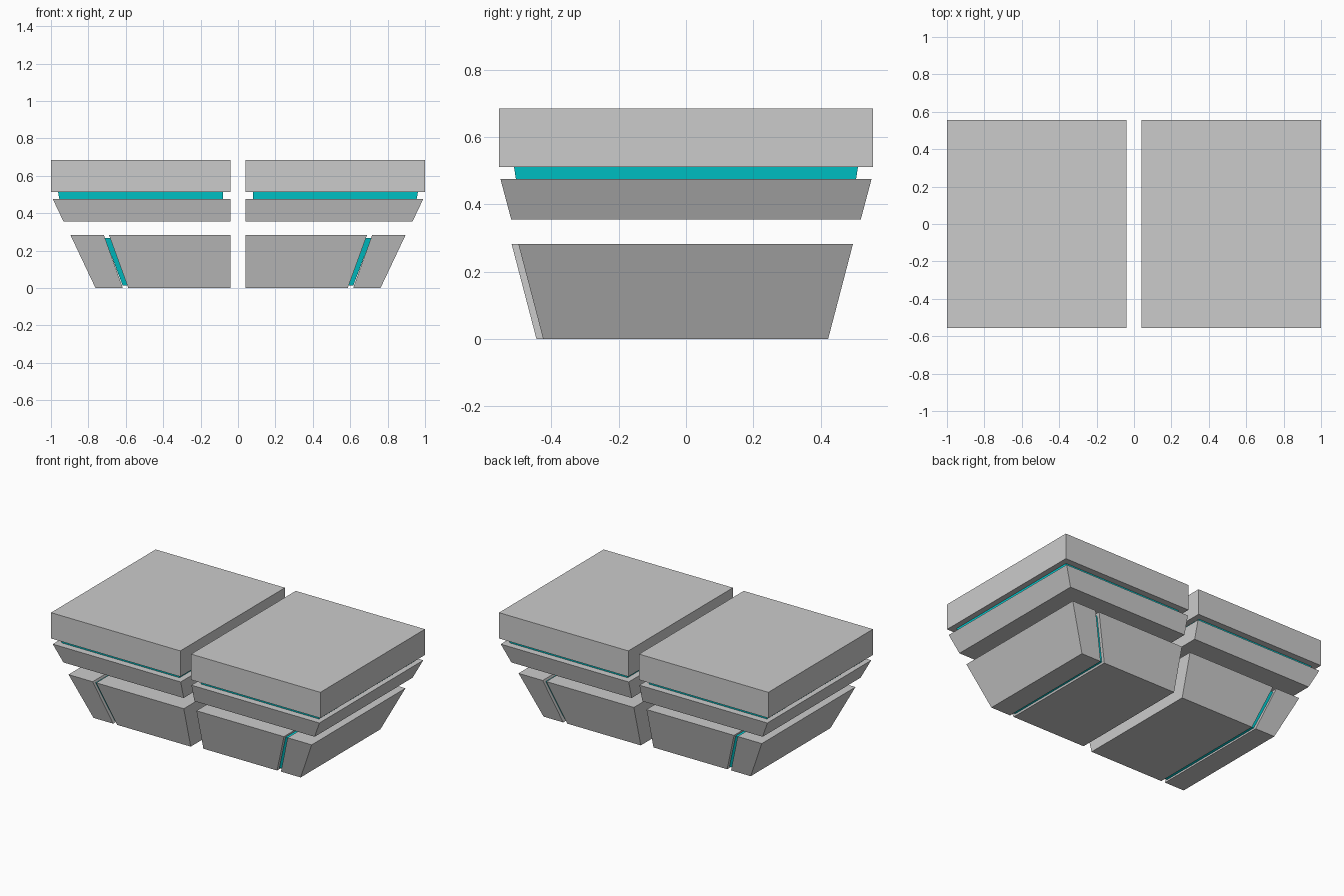
import bpy
import bmesh

if "Cube" in bpy.data.objects:
    bpy.data.objects.remove(bpy.data.objects["Cube"])

glow = bpy.data.materials.new("cyan")
glow.diffuse_color = (0.0, 0.62, 0.65, 1)
glow.use_nodes = True
glow.node_tree.nodes["Principled BSDF"].inputs["Base Color"].default_value = glow.diffuse_color


def block(name, side, bottom, top, mat=None, shift=0):
    """Tapered block; bottom/top = (x0, x1, half_depth, z), side mirrors x."""
    bm = bmesh.new()
    bmesh.ops.create_cube(bm, size=2)
    for v in bm.verts:
        x0, x1, depth, z = top if v.co.z > 0 else bottom
        v.co = (side * (x1 if v.co.x > 0 else x0),
                (depth if v.co.y > 0 else -depth) + shift, z)
    bmesh.ops.recalc_face_normals(bm, faces=bm.faces)
    mesh = bpy.data.meshes.new(name)
    bm.to_mesh(mesh)
    bm.free()
    if mat:
        mesh.materials.append(mat)
    obj = bpy.data.objects.new(name, mesh)
    bpy.context.collection.objects.link(obj)


for label, s in (("left", -1), ("right", 1)):
    # The left lower blocks sit slightly further forward
    dy = -0.021 if s < 0 else -0.001

    # Upper slab, recessed glowing layer and tapered middle slab
    block(label + "_top_slab", s, (0.04, 1.0, 0.555, 0.512), (0.04, 1.0, 0.555, 0.685))
    block(label + "_glow_layer", s, (0.08, 0.955, 0.505, 0.475), (0.08, 0.962, 0.511, 0.512), glow)
    block(label + "_middle_slab", s, (0.04, 0.933, 0.519, 0.355), (0.04, 0.99, 0.551, 0.475))

    # Lower hull split by a slanted glowing seam
    block(label + "_inner_base", s, (0.04, 0.587, 0.423, 0), (0.04, 0.69, 0.497, 0.283), None, dy)
    block(label + "_seam", s, (0.591, 0.616, 0.405, 0.012), (0.684, 0.713, 0.472, 0.268), glow, dy)
    block(label + "_outer_base", s, (0.616, 0.762, 0.423, 0), (0.717, 0.896, 0.497, 0.283), None, dy)
